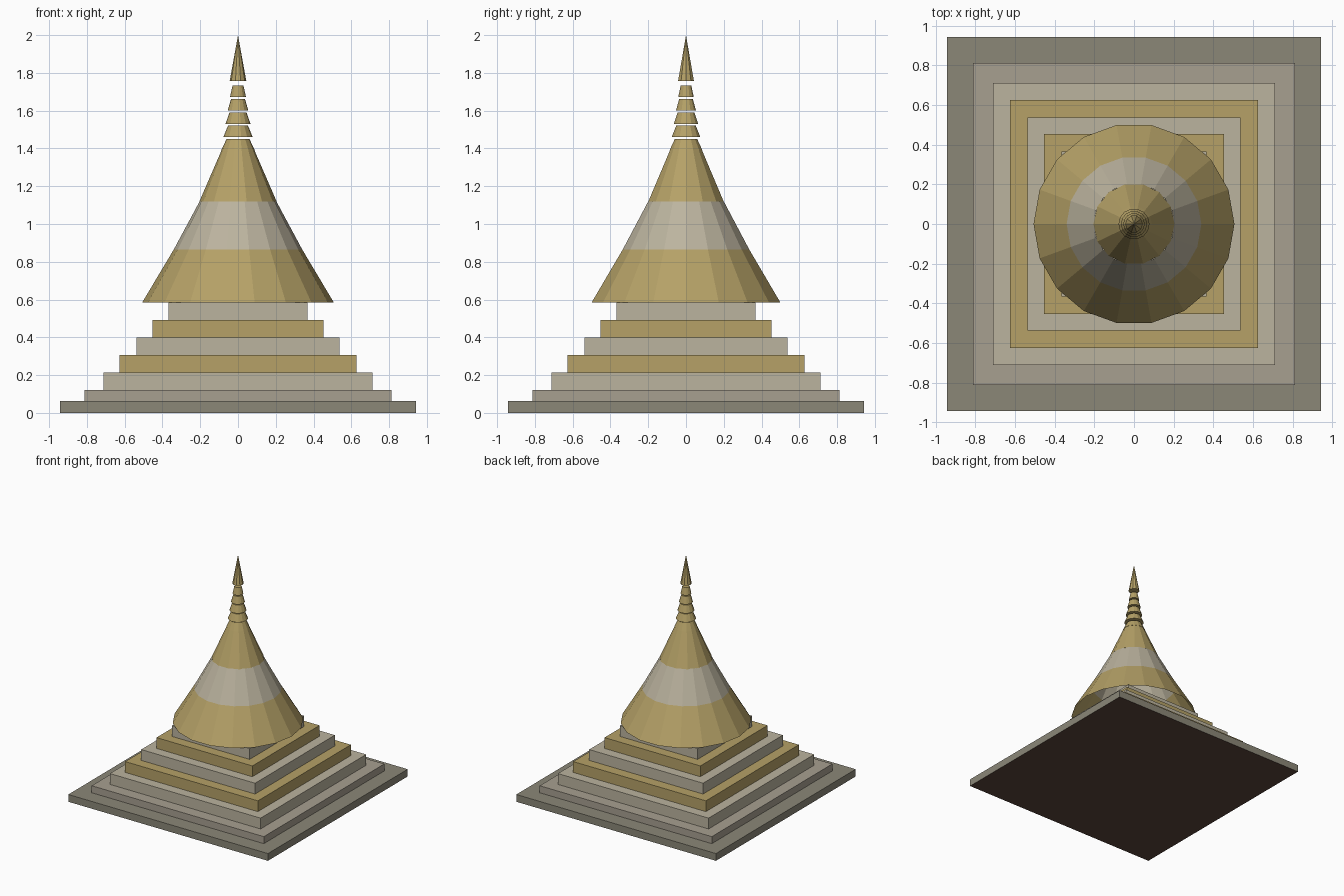
import bpy, bmesh
from math import cos, sin, pi

if "Cube" in bpy.data.objects:
    bpy.data.objects.remove(bpy.data.objects["Cube"])


def material(name, srgb):
    m = bpy.data.materials.new(name)
    m.diffuse_color = [(c / 255) ** 2.2 for c in srgb] + [1]
    m.use_nodes = True
    m.node_tree.nodes["Principled BSDF"].inputs["Base Color"].default_value = m.diffuse_color
    return m


DARK = material("dark_stone", (138, 134, 119))
TAN = material("tan_stone", (166, 158, 143))
PALE = material("pale_stone", (186, 178, 157))
GOLD = material("gold", (180, 160, 103))
BROWN = material("brown", (92, 70, 60))


def finish(bm, name, mats):
    bmesh.ops.recalc_face_normals(bm, faces=bm.faces)
    mesh = bpy.data.meshes.new(name)
    bm.to_mesh(mesh)
    bm.free()
    for m in mats:
        mesh.materials.append(m)
    obj = bpy.data.objects.new(name, mesh)
    bpy.context.collection.objects.link(obj)
    return obj


def slab(name, half, z0, z1, mat):
    bm = bmesh.new()
    bmesh.ops.create_cube(bm, size=1)
    bmesh.ops.scale(bm, vec=(2 * half, 2 * half, z1 - z0), verts=bm.verts)
    bmesh.ops.translate(bm, vec=(0, 0, (z0 + z1) / 2), verts=bm.verts)
    return finish(bm, name, [mat])


def lathe(name, profile, sides, mats, capped=True):
    """Stack of (radius, z) rings; each band takes the matching material."""
    bm = bmesh.new()
    rings = []
    for r, z in profile:
        if r == 0:
            rings.append([bm.verts.new((0, 0, z))] * sides)
        else:
            rings.append([bm.verts.new((r * cos(2 * pi * i / sides), r * sin(2 * pi * i / sides), z))
                          for i in range(sides)])
    for band, (a, b) in enumerate(zip(rings, rings[1:])):
        for i in range(sides):
            j = (i + 1) % sides
            corners = list(dict.fromkeys((a[i], a[j], b[j], b[i])))
            bm.faces.new(corners).material_index = band
    if capped:
        bm.faces.new(rings[0])
        if profile[-1][0] > 0:
            bm.faces.new(rings[-1])
    return finish(bm, name, mats)


# Square stepped base, brown underneath
plinth = slab("plinth", 0.943, 0, 0.062, DARK)
plinth.data.materials.append(BROWN)
for f in plinth.data.polygons:
    if f.normal.z < -0.5:
        f.material_index = 1
slab("lower_step", 0.813, 0.062, 0.122, TAN)
terraces = [0.712, 0.627, 0.538, 0.453, 0.367]
for i, half in enumerate(terraces):
    z = 0.122 + i * 0.0925
    slab(f"terrace_{i + 1}", half, z, z + 0.0925, GOLD if i % 2 else PALE)

# Open bell dome with a pale band
lathe("bell", [(0.507, 0.585), (0.34, 0.865), (0.203, 1.12)], 18, [GOLD, PALE], capped=False)

# Tapered spire
lathe("spire", [(0.205, 1.118), (0.088, 1.388)], 14, [GOLD])

# Floating rings and pointed finial
for i in range(5):
    r, z = 0.09 - i * 0.012, 1.388 + i * 0.0713
    lathe(f"spire_ring_{i + 1}", [(r, z), (r * 0.68, z + 0.061)], 14, [GOLD])
lathe("finial", [(0.044, 1.757), (0, 2.0)], 10, [GOLD])
